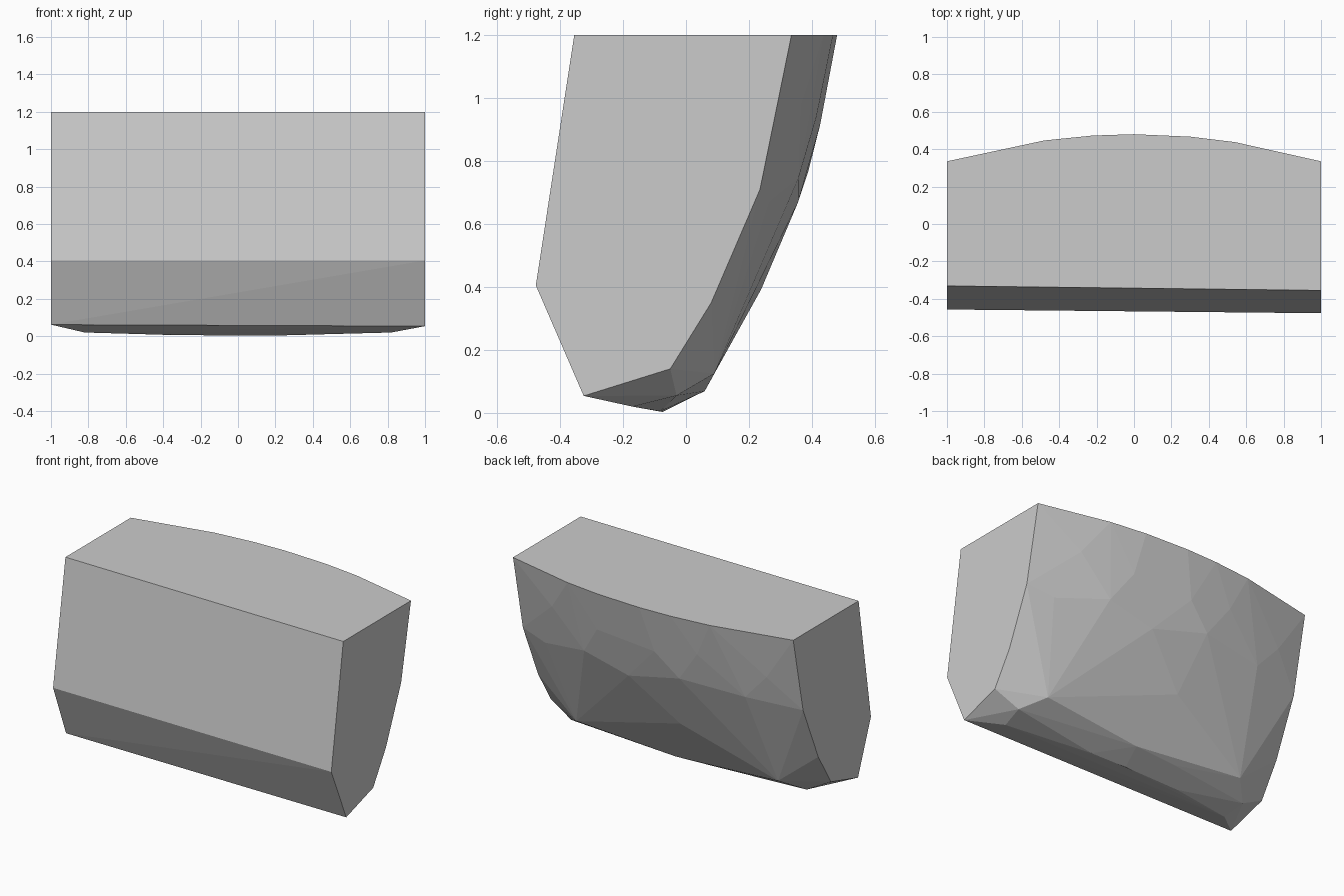
import bpy, bmesh, math, random

if "Cube" in bpy.data.objects:
    bpy.data.objects.remove(bpy.data.objects["Cube"])
random.seed(4)

stone = bpy.data.materials.new("stone_grey")
stone.diffuse_color = (0.6, 0.6, 0.6, 1)
stone.use_nodes = True
stone.node_tree.nodes["Principled BSDF"].inputs["Base Color"].default_value = stone.diffuse_color

# Rough back profiles (y, z), from the front lower edge up to the top
END = [(-0.325, 0.058), (-0.05, 0.14), (0.08, 0.35), (0.235, 0.71), (0.285, 0.95), (0.335, 1.2)]
MID = [(-0.075, 0.003), (0.065, 0.072), (0.21, 0.32), (0.39, 0.74), (0.43, 0.93), (0.48, 1.2)]


def along(profile, t):
    """Point at parameter t (0..1) on a profile."""
    s = min(max(t, 0), 1) * (len(profile) - 1)
    i = min(int(s), len(profile) - 2)
    f = s - i
    return [a + (b - a) * f for a, b in zip(profile[i], profile[i + 1])]


def bulge(x, t):
    """Point on the swollen back surface."""
    w = 1 - x * x
    e, m = along(END, t), along(MID, t)
    return (x, e[0] + (m[0] - e[0]) * w, e[1] + (m[1] - e[1]) * w)


points = []
# Straight dressed front and flat ends, very slightly skewed
for x in (-1, 1):
    points += [(x, -0.343 - 0.012 * x, 1.2), (x, -0.467 - 0.01 * x, 0.405)]
    points += [(x, y, z - (0.004 * x if i == 0 else 0)) for i, (y, z) in enumerate(END)]
    # Chipped lower corners
    points += [(0.82 * x, -0.17, 0.02), (0.84 * x, -0.03, 0.055), (0.72 * x, 0.09, 0.125)]

# Back rim of the flat top
for x in (-0.48, -0.22, 0, 0.3, 0.54):
    points.append(bulge(x, 1))

# Underside ridge
for x in (-0.4, 0, 0.25):
    points.append((x, -0.075 - 0.1 * x * x, 0.003 + 0.03 * x * x))

# Irregular chisel points over the back
for row in range(1, 5):
    for col in range(5):
        x = -0.72 + 0.36 * col + (0.1 if row % 2 else -0.08) + random.uniform(-0.08, 0.08)
        t = row / 5 + random.uniform(-0.04, 0.04)
        points.append(bulge(x, t))

# Wrap the points into one faceted block
bm = bmesh.new()
verts = [bm.verts.new(p) for p in points]
hull = bmesh.ops.convex_hull(bm, input=verts)
bmesh.ops.delete(bm, geom=[v for v in bm.verts if not v.link_faces], context='VERTS')
bmesh.ops.dissolve_limit(bm, angle_limit=math.radians(1), verts=bm.verts[:], edges=bm.edges[:])
bmesh.ops.recalc_face_normals(bm, faces=bm.faces[:])

mesh = bpy.data.meshes.new("stone_block")
bm.to_mesh(mesh)
bm.free()
mesh.materials.append(stone)
block = bpy.data.objects.new("stone_block", mesh)
bpy.context.collection.objects.link(block)
